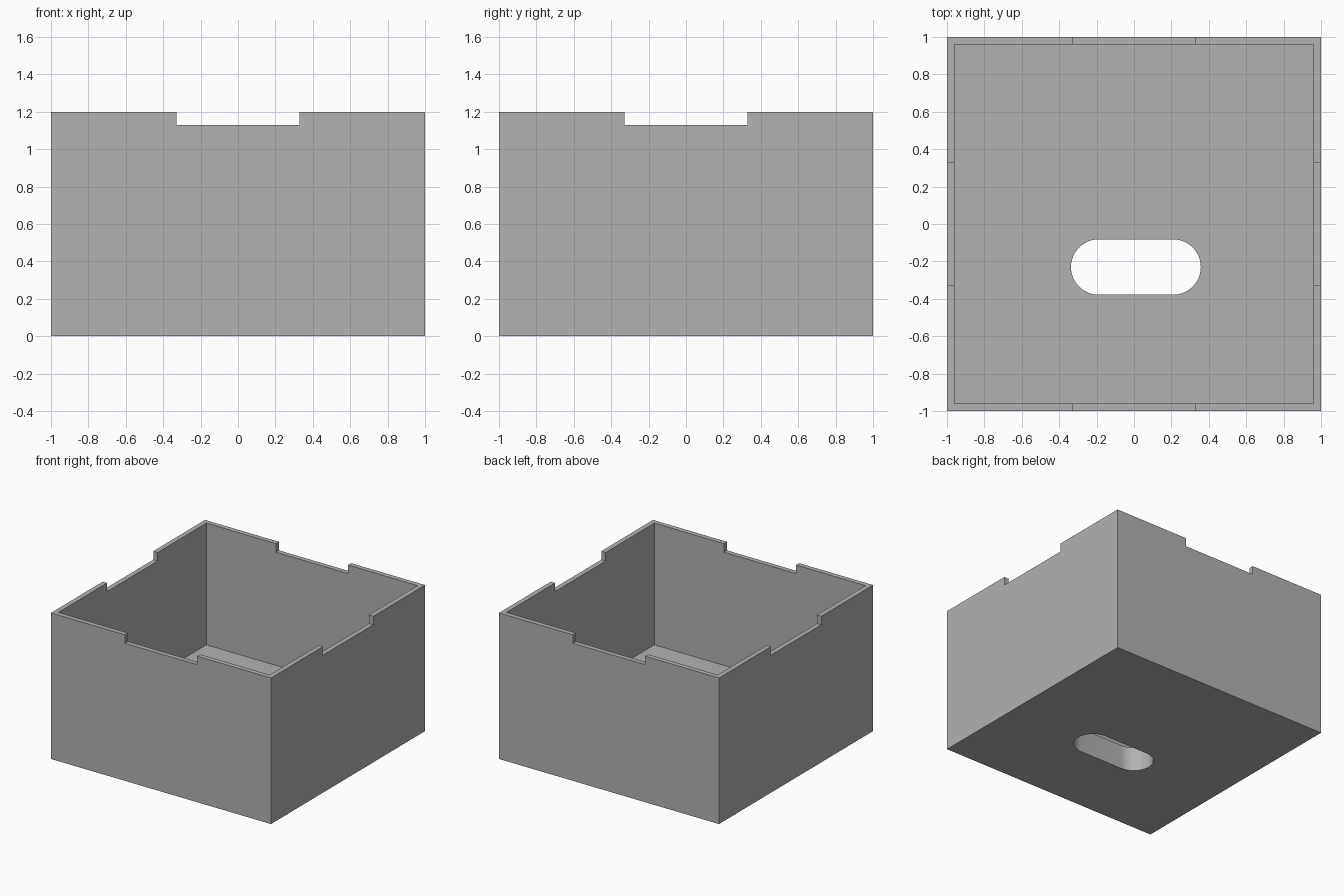
import bpy, math

cube = bpy.data.objects.get("Cube")
if cube:
    bpy.data.objects.remove(cube, do_unlink=True)

HEIGHT = 1.2
FLOOR = 0.2      # floor thickness
WALL = 0.04      # wall thickness
NOTCH = 0.328    # half width of each rim notch
NOTCH_Z = 1.13   # bottom of the notches

grey = bpy.data.materials.new("grey")
grey.use_nodes = True
colour = (0.445, 0.445, 0.445, 1)
grey.diffuse_color = colour
grey.node_tree.nodes["Principled BSDF"].inputs["Base Color"].default_value = colour


def prism(name, outline, z0, z1):
    """Extrude a counter-clockwise outline from z0 to z1."""
    n = len(outline)
    verts = [(x, y, z) for z in (z0, z1) for x, y in outline]
    faces = [list(range(n))[::-1], list(range(n, 2 * n))]
    faces += [(i, (i + 1) % n, (i + 1) % n + n, i + n) for i in range(n)]
    mesh = bpy.data.meshes.new(name)
    mesh.from_pydata(verts, [], faces)
    obj = bpy.data.objects.new(name, mesh)
    bpy.context.collection.objects.link(obj)
    return obj


def rect(hx, hy):
    return [(-hx, -hy), (hx, -hy), (hx, hy), (-hx, hy)]


def stadium(cx, cy, half_length, radius, steps=24):
    points = []
    for side, start in ((1, -math.pi / 2), (-1, math.pi / 2)):
        for i in range(steps + 1):
            a = start + math.pi * i / steps
            points.append((cx + side * (half_length - radius) + radius * math.cos(a),
                           cy + radius * math.sin(a)))
    return points


# Solid block, then the shapes to carve out of it
box = prism("open_box", rect(1, 1), 0, HEIGHT)
box.data.materials.append(grey)
cutters = [
    prism("cavity_cutter", rect(1 - WALL, 1 - WALL), FLOOR, HEIGHT + 0.3),
    prism("front_back_notch_cutter", rect(NOTCH, 1.2), NOTCH_Z, HEIGHT + 0.2),
    prism("side_notch_cutter", rect(1.2, NOTCH), NOTCH_Z, HEIGHT + 0.1),
    prism("floor_slot_cutter", stadium(0.01, -0.23, 0.347, 0.148), -0.1, FLOOR + 0.1),
]

bpy.ops.object.select_all(action='DESELECT')
box.select_set(True)
bpy.context.view_layer.objects.active = box
for cutter in cutters:
    cutter.hide_render = True
    cut = box.modifiers.new(cutter.name, 'BOOLEAN')
    cut.operation = 'DIFFERENCE'
    cut.solver = 'EXACT'
    cut.object = cutter
    bpy.ops.object.modifier_apply(modifier=cut.name)
    bpy.data.objects.remove(cutter, do_unlink=True)

# Smooth only the rounded slot ends
bpy.ops.object.shade_smooth_by_angle(angle=math.radians(30))
